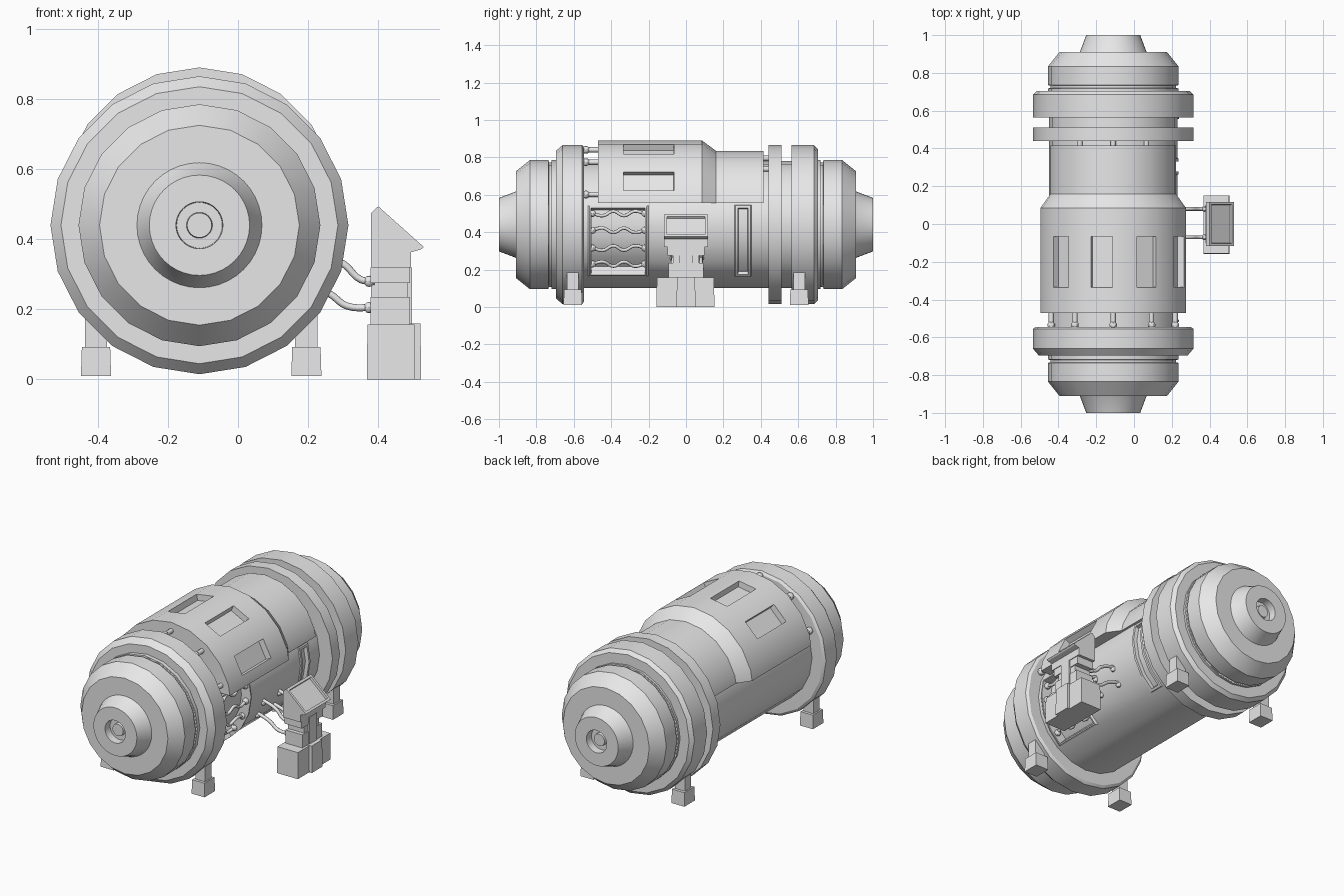
import bpy, bmesh
from math import sin, cos, radians, sqrt
from mathutils import Vector

old = bpy.data.objects.get("Cube")
if old:
    bpy.data.objects.remove(old, do_unlink=True)

grey = bpy.data.materials.new("plain_grey")
grey.use_nodes = True
grey.diffuse_color = (0.8, 0.8, 0.8, 1)
grey.node_tree.nodes["Principled BSDF"].inputs["Base Color"].default_value = (0.8, 0.8, 0.8, 1)

CX, CZ, TOP_Z = -0.11, 0.44, 0.495   # tank axis and raised axis of the upper shell
SIDES = 20


def activate(ob):
    bpy.ops.object.select_all(action='DESELECT')
    ob.select_set(True)
    bpy.context.view_layer.objects.active = ob


def finish(name, bm, smooth=True):
    mesh = bpy.data.meshes.new(name)
    bm.to_mesh(mesh)
    bm.free()
    mesh.materials.append(grey)
    ob = bpy.data.objects.new(name, mesh)
    bpy.context.collection.objects.link(ob)
    if smooth:
        activate(ob)
        bpy.ops.object.shade_smooth_by_angle(angle=radians(30))
    return ob


def loft(sections):
    """Skin a row of equal point loops and cap both ends."""
    bm = bmesh.new()
    loops = [[bm.verts.new(p) for p in s] for s in sections]
    n = len(loops[0])
    for a, b in zip(loops, loops[1:]):
        for i in range(n):
            j = (i + 1) % n
            bm.faces.new((a[i], a[j], b[j], b[i]))
    bm.faces.new(loops[0])
    bm.faces.new(loops[-1])
    bmesh.ops.recalc_face_normals(bm, faces=bm.faces[:])
    return bm


def circle(y, r, n=SIDES):
    step = radians(360 / n)
    return [Vector((CX + r * sin(k * step), y, CZ + r * cos(k * step))) for k in range(n)]


def turned(name, profile, sign=1, n=SIDES):
    return finish(name, loft([circle(y * sign, r, n) for y, r in profile]))


def box(name, x, y, z, top=1.0):
    """Block from its ranges; top scales the upper face."""
    bm = bmesh.new()
    bmesh.ops.create_cube(bm, size=1)
    for v in bm.verts:
        k = top if v.co.z > 0 else 1
        v.co = Vector(((x[0] + x[1]) / 2 + v.co.x * k * (x[1] - x[0]),
                       (y[0] + y[1]) / 2 + v.co.y * k * (y[1] - y[0]),
                       (z[0] + z[1]) / 2 + v.co.z * (z[1] - z[0])))
    return finish(name, bm, False)


def prism(name, profile, y0, y1):
    return loft([[Vector((x, y, z)) for x, z in profile] for y in (y0, y1)])


def tube(name, points, r):
    cu = bpy.data.curves.new(name, 'CURVE')
    cu.dimensions = '3D'
    cu.bevel_depth, cu.bevel_resolution, cu.resolution_u = r, 2, 5
    cu.use_fill_caps = True
    sp = cu.splines.new('BEZIER')
    sp.bezier_points.add(len(points) - 1)
    for bp, p in zip(sp.bezier_points, points):
        bp.co = p
        bp.handle_left_type = bp.handle_right_type = 'AUTO'
    cu.materials.append(grey)
    ob = bpy.data.objects.new(name, cu)
    bpy.context.collection.objects.link(ob)
    activate(ob)
    bpy.ops.object.convert(target='MESH')
    bpy.ops.object.shade_smooth_by_angle(angle=radians(50))


def plug(name, p, r):
    bm = bmesh.new()
    bmesh.ops.create_uvsphere(bm, u_segments=10, v_segments=6, radius=r)
    bmesh.ops.translate(bm, verts=bm.verts[:], vec=p)
    finish(name, bm)


# Core cylinder with a wiring bay and a slot panel let into its left side
core = loft([circle(y, 0.34) for y in (-0.72, -0.525, -0.2, 0.26, 0.35, 0.72)])


def side_faces(y0, y1):
    out = []
    for f in core.faces:
        c = f.calc_center_median()
        if c.x > CX + 0.1 and y0 < c.y < y1 and 0.165 < c.z < 0.55 and len(f.verts) == 4:
            out.append(f)
    return out


def inset(faces, thickness, depth):
    bmesh.ops.inset_region(core, faces=faces, thickness=thickness, depth=depth,
                           use_even_offset=True, use_boundary=True)


bay = side_faces(-0.525, -0.2)
inset(bay, 0.01, 0.008)
inset(bay, 0.008, 0)
inset(bay, 0.002, -0.06)
slot = side_faces(0.26, 0.35)
inset(slot, 0.004, 0.006)
inset(slot, 0.014, 0)
inset(slot, 0.002, -0.022)
finish("core_cylinder", core)


# Upper shell: stepped arch with sunken windows on alternate panels
def arch(y, r):
    pts = [Vector((CX + r * sin(radians(a)), y, TOP_Z + r * cos(radians(a))))
           for a in range(-72, 73, 18)]
    edge = r * cos(radians(9))
    low = [Vector((CX + s * edge * sin(radians(81)), y, 0.555)) for s in (-1, 1)]
    return [low[0]] + pts + [low[1]]


shell = loft([arch(y, r) for y, r in
              ((-0.47, 0.395), (-0.34, 0.395), (-0.06, 0.395), (0.085, 0.395),
               (0.16, 0.34), (0.415, 0.34))])
windows = []
for f in shell.faces:
    c = f.calc_center_median()
    if -0.3 < c.y < -0.1 and c.z > 0.6:
        if any(abs(c.x - CX - 0.39 * sin(radians(a))) < 0.02 for a in (-45, -9, 27, 63)):
            windows.append(f)
bmesh.ops.inset_individual(shell, faces=windows, thickness=0.007, depth=0)
bmesh.ops.inset_individual(shell, faces=windows, thickness=0.003, depth=-0.035)
finish("upper_shell", shell)

# Matching end assemblies: nose with recessed pin, domed cap, collar ring, feet
for side, s in (("front", -1), ("back", 1)):
    turned(side + "_nose", [(0.975, 0.035), (0.955, 0.037), (0.955, 0.065), (1.0, 0.067),
                            (1.0, 0.143), (0.915, 0.175), (0.9, 0.185)], s, 40)
    turned(side + "_cap", [(0.91, 0.285), (0.835, 0.345), (0.735, 0.345), (0.733, 0.332),
                           (0.72, 0.332), (0.718, 0.345), (0.68, 0.345)], s)
    turned(side + "_collar", [(0.695, 0.395), (0.66, 0.425), (0.555, 0.425), (0.545, 0.41)]
           if s < 0 else
           [(0.705, 0.405), (0.685, 0.425), (0.565, 0.425)], s)
    for hand, x in (("left", 0.195), ("right", -0.405)):
        y = 0.605 * s
        box(f"{side}_{hand}_foot", (x - 0.043, x + 0.043), (y - 0.05, y + 0.05), (0.01, 0.092), 0.94)
        box(f"{side}_{hand}_leg", (x - 0.032, x + 0.032), (y - 0.03, y + 0.03), (0.085, 0.25))
turned("back_inner_ring", [(0.44, 0.425), (0.51, 0.425)])

# Short connector rods between collars and shell
for a in (-72, -36, 0, 36, 72):
    for end, r, y0, y1 in (("front", 0.345, -0.56, -0.46), ("back", 0.3, 0.4, 0.45)):
        x, z = CX + r * sin(radians(a)), TOP_Z + r * cos(radians(a))
        tube(end + "_rod", [(x, y0, z), (x, y1, z)], 0.014)
        if end == "front":
            plug("rod_joint", (x, -0.535, z), 0.021)

# Loose wires in the bay
for k, z in enumerate((0.5, 0.41, 0.315, 0.23)):
    pts = []
    for i in range(6):
        wob = 0.012 * (-1) ** (i + k) if 0 < i < 5 else 0
        zz = z + wob
        pts.append((CX + sqrt(0.318 ** 2 - (zz - CZ) ** 2), -0.5 + 0.056 * i, zz))
    tube("bay_wire", pts, 0.009)
    for p in (pts[0], pts[-1]):
        plug("wire_plug", p, 0.019)

# Control console: pedestal, column and sloping head
box("console_base", (0.368, 0.505), (-0.158, 0.152), (0, 0.157), 0.985)
box("console_base_rib", (0.4, 0.522), (-0.05, 0.05), (0, 0.16), 0.98)
box("console_lower_column", (0.378, 0.49), (-0.093, 0.093), (0.15, 0.235))
box("console_waist", (0.38, 0.485), (-0.07, 0.07), (0.23, 0.325))
box("console_neck", (0.378, 0.49), (-0.1, 0.1), (0.275, 0.32))
box("console_front_rib", (0.44, 0.497), (-0.035, 0.035), (0.15, 0.32))
head = prism("console_head", [(0.38, 0.32), (0.38, 0.475), (0.4, 0.494), (0.53, 0.378),
                              (0.522, 0.371), (0.494, 0.363), (0.494, 0.32)], -0.117, 0.117)
head.normal_update()
screen = [f for f in head.faces if f.normal.x > 0.5 and f.normal.z > 0.5]
bmesh.ops.inset_individual(head, faces=screen, thickness=0.02, depth=0)
bmesh.ops.inset_individual(head, faces=screen, thickness=0.002, depth=-0.014)
finish("console_head", head, False)

# Pipes linking the console to the tank
for y in (-0.07, 0.08):
    for hi, lo, x in ((0.345, 0.28, 0.2), (0.26, 0.205, 0.16)):
        tube("console_pipe", [(x, y, hi + 0.02), (x + 0.1, y, hi - 0.015),
                              (x + 0.15, y, lo + 0.005), (0.39, y, lo)], 0.01)
        plug("pipe_joint", (0.374, y, lo), 0.016)
        plug("pipe_socket", (CX + sqrt(0.34 ** 2 - (hi - CZ) ** 2), y, hi), 0.016)
